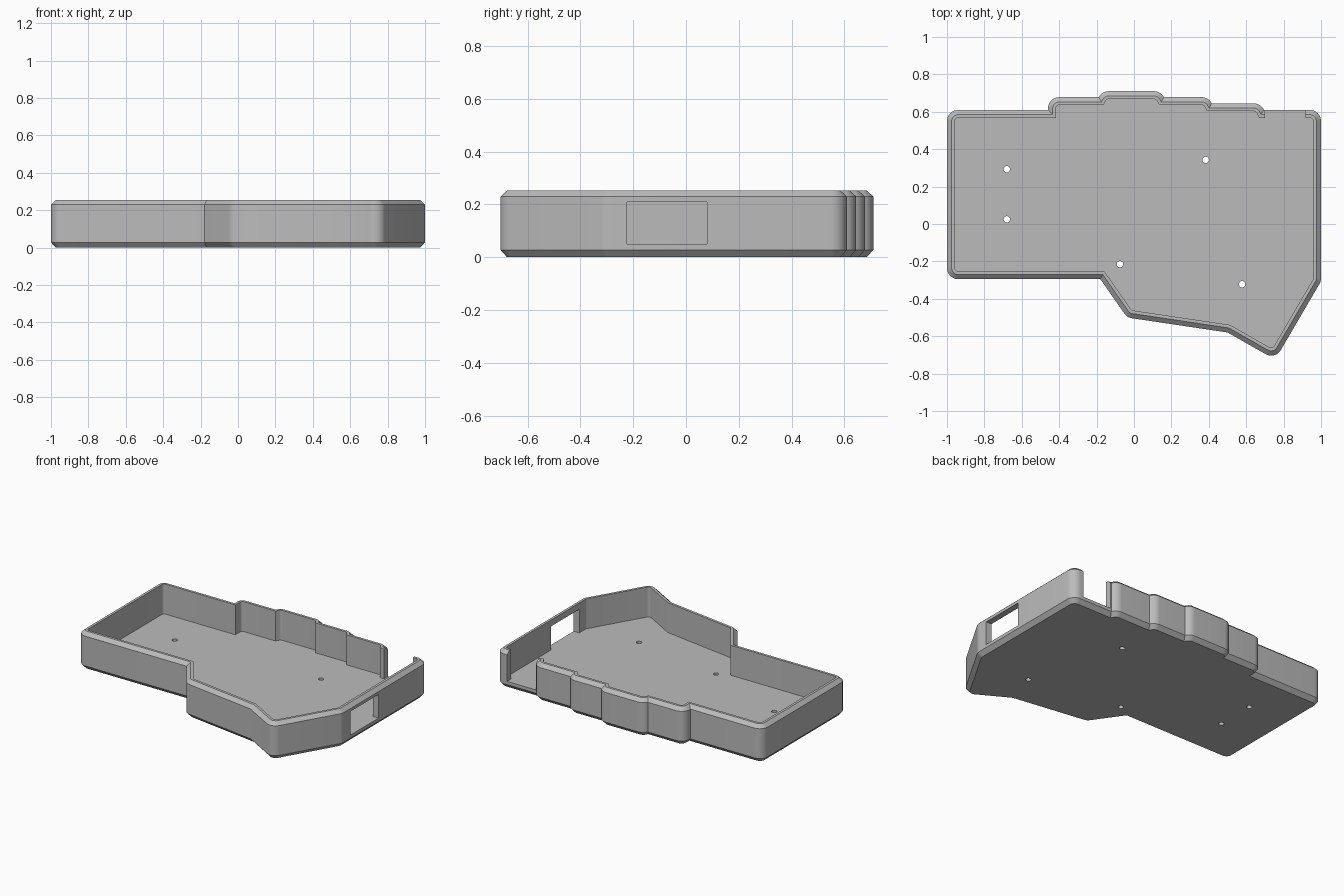
import bpy, bmesh, math
from mathutils import Vector

if "Cube" in bpy.data.objects:
    bpy.data.objects.remove(bpy.data.objects["Cube"])

R = 0.06                       # vertical corner radius
HEIGHT, FLOOR, WALL, CHAMFER = 0.253, 0.05, 0.042, 0.025

grey = bpy.data.materials.new("plain grey")
grey.use_nodes = True
grey.diffuse_color = (0.5, 0.5, 0.5, 1)
grey.node_tree.nodes["Principled BSDF"].inputs["Base Color"].default_value = grey.diffuse_color


def arc(center, start, end, steps=10):
    return [center + R * Vector((math.cos(a), math.sin(a)))
            for a in (start + (end - start) * i / steps for i in range(steps + 1))]


def step_arc(x, top, low, side):
    """Rounded shoulder rising from level low to level top (side: 1 right, -1 left)."""
    a = math.asin((low - top + R) / R)
    pts = arc(Vector((x, top - R)), a, math.pi / 2)
    if side < 0:
        pts = [Vector((2 * x - p.x, p.y)) for p in reversed(pts)]
    return pts


def fillet(prev, corner, nxt):
    """Convex corner rounded with radius R, outline running counter-clockwise."""
    d1, d2 = (corner - prev).normalized(), (nxt - corner).normalized()
    turn = d1.angle(d2)
    n1 = Vector((d1.y, -d1.x))
    center = corner - d1 * R * math.tan(turn / 2) - n1 * R
    start = math.atan2(n1.y, n1.x)
    return arc(center, start, start + turn)


def chain(corners):
    """Expand (x, y, rounded) corners; the end corners only give direction."""
    v = [Vector(c[:2]) for c in corners]
    out = []
    for i in range(1, len(v) - 1):
        out += fillet(v[i - 1], v[i], v[i + 1]) if corners[i][2] else [v[i]]
    return out


def inset(pts, d):
    out = []
    for i, p in enumerate(pts):
        a = (p - pts[i - 1]).normalized()
        b = (pts[(i + 1) % len(pts)] - p).normalized()
        na, nb = Vector((-a.y, a.x)), Vector((-b.y, b.x))
        out.append(p + (na + nb) * d / (1 + na.dot(nb)))
    return out


def loft(name, layers):
    """Closed solid through stacked (outline, z) layers."""
    bm = bmesh.new()
    rings = [[bm.verts.new((p.x, p.y, z)) for p in pts] for pts, z in layers]
    n = len(rings[0])
    for lo, hi in zip(rings, rings[1:]):
        for i in range(n):
            j = (i + 1) % n
            bm.faces.new((lo[i], lo[j], hi[j], hi[i]))
    bm.faces.new(reversed(rings[0]))
    bm.faces.new(rings[-1])
    mesh = bpy.data.meshes.new(name)
    bm.to_mesh(mesh)
    bm.free()
    ob = bpy.data.objects.new(name, mesh)
    bpy.context.collection.objects.link(ob)
    mesh.materials.append(grey)
    return ob


def prism(name, pts, z0, z1):
    return loft(name, [(pts, z0), (pts, z1)])


def rect(x0, x1, y0, y1):
    return [Vector(p) for p in ((x0, y0), (x1, y0), (x1, y1), (x0, y1))]


def cut(body, cutter):
    bpy.context.view_layer.objects.active = body
    mod = body.modifiers.new("cut", "BOOLEAN")
    mod.operation, mod.solver, mod.object = "DIFFERENCE", "EXACT", cutter
    bpy.ops.object.modifier_apply(modifier=mod.name)
    bpy.data.objects.remove(cutter)


# Outline: left end, front edge with angled lobe, right end, stepped back edge
back, low, mid, high = 0.61, 0.645, 0.678, 0.71
outline = chain([(-1, back, 1), (-1, -0.295, 1), (-0.18, -0.295, 0), (-0.037, -0.5, 1),
                 (0.5, -0.58, 0), (0.755, -0.725, 1), (1, -0.306, 1), (1, back, 1), (0, back, 0)])
outline += step_arc(0.64, low, back, 1)
outline += step_arc(0.362, mid, low, 1)
outline += step_arc(0.107, high, mid, 1)
outline += step_arc(-0.135, high, mid, -1)
outline += chain([(0, mid, 0), (-0.46, mid, 1), (-0.46, back, 0), (-1, back, 1), (-1, 0, 0)])

# Chamfered tray body
rim = inset(outline, CHAMFER)
tray = loft("case_tray", [(rim, 0), (outline, 0.028), (outline, HEIGHT - 0.023), (rim, HEIGHT)])

# Cavity
cut(tray, prism("cavity_cutter", inset(outline, WALL), FLOOR, HEIGHT + 0.1))
# Gap in the back wall
cut(tray, prism("gap_cutter", rect(0.70, 0.917, 0.5, 0.66), FLOOR, HEIGHT + 0.1))
# Window in the left end wall
cut(tray, prism("window_cutter", rect(0.9, 1.1, -0.223, 0.08), FLOOR, 0.21))
# Screw holes through the floor
for x, y in ((-0.68, 0.293), (-0.68, 0.025), (0.383, 0.343), (-0.075, -0.215), (0.578, -0.322)):
    ring = [Vector((x, y)) + 0.017 * Vector((math.cos(a), math.sin(a)))
            for a in (math.tau * i / 20 for i in range(20))]
    cut(tray, prism("hole_cutter", ring, -0.1, 0.1))

# Smooth rounded corners, keep crisp edges
for ob in bpy.context.selected_objects:
    ob.select_set(False)
tray.select_set(True)
bpy.context.view_layer.objects.active = tray
bpy.ops.object.shade_smooth_by_angle(angle=math.radians(25))
